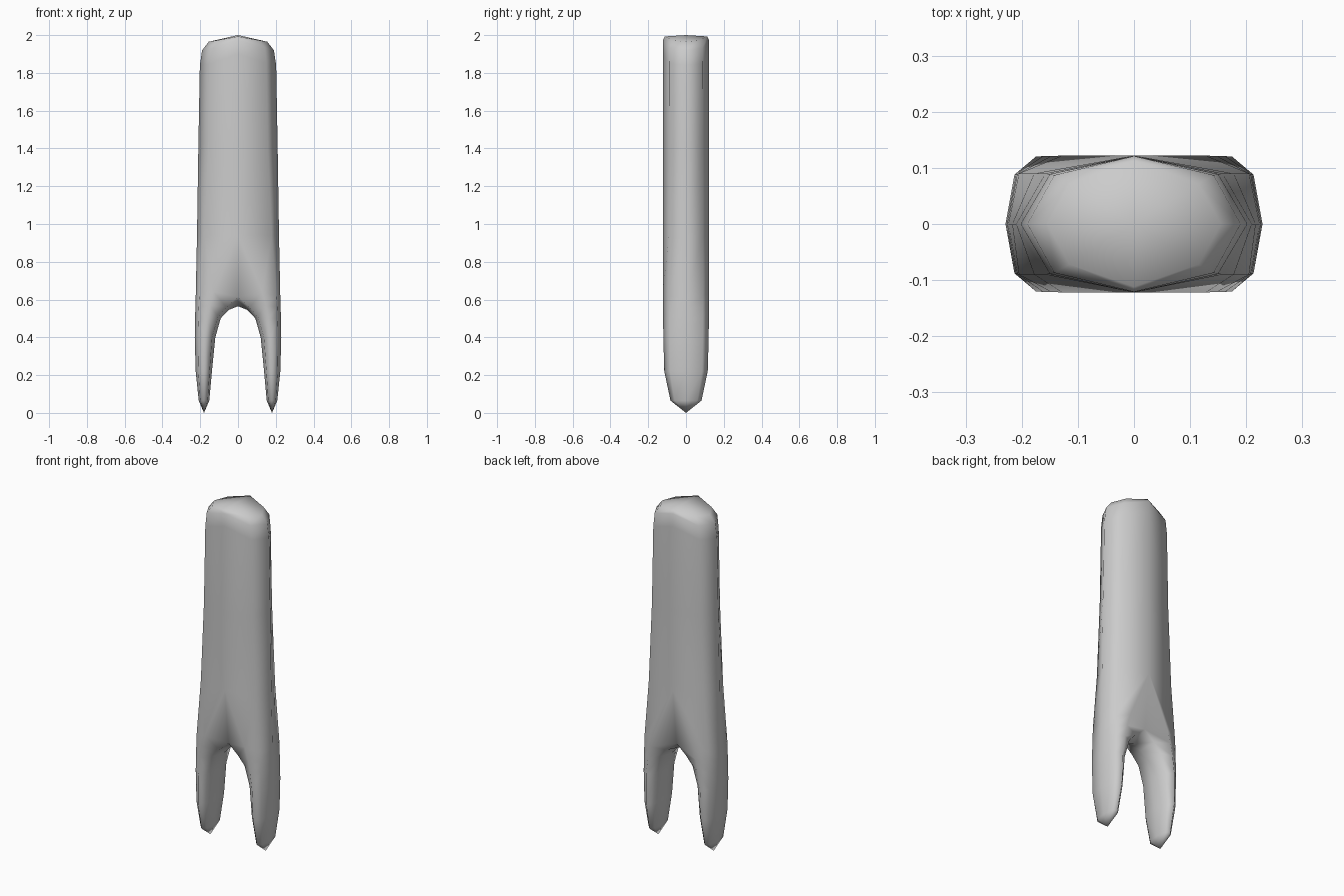
import bpy, bmesh

if "Cube" in bpy.data.objects:
    bpy.data.objects.remove(bpy.data.objects["Cube"])

bm = bmesh.new()


def ring(outer, shoulder, ridge, inner=None, mid=None):
    """Right-half cross-section from (x, y, z) points, mirrored front to back."""
    inner = inner or ridge
    mid = mid or (0, 0, inner[2])
    flip = lambda p: (p[0], -p[1], p[2])
    pts = [outer, shoulder, ridge, inner, mid, flip(inner), flip(ridge), flip(shoulder)]
    return [bm.verts.new(p) for p in pts]


def leg(z, xo, xs, xr, xn, xi, ys, yr):
    return ring((xo, 0, z), (xs, ys, z), (xr, yr, z), (xn, ys, z), (xi, 0, z))


def bridge(a, b, idx=range(8)):
    for i in idx:
        j = (i + 1) % 8
        bm.faces.new((a[i], a[j], b[j], b[i]))


# prong rings, bottom to crotch
legs = [
    leg(0.065, 0.208, 0.20, 0.18, 0.16, 0.152, 0.06, 0.082),
    leg(0.22, 0.224, 0.21, 0.178, 0.15, 0.138, 0.085, 0.115),
    leg(0.40, 0.229, 0.213, 0.175, 0.137, 0.12, 0.088, 0.12),
    ring((0.227, 0, 0.5), (0.21, 0.089, 0.5), (0.162, 0.121, 0.5),
         (0.105, 0.088, 0.51), (0.092, 0, 0.5)),
    ring((0.226, 0, 0.55), (0.208, 0.089, 0.56), (0.148, 0.121, 0.57),
         (0.062, 0.088, 0.56), (0.05, 0, 0.545)),
    ring((0.224, 0, 0.61), (0.205, 0.09, 0.62), (0.128, 0.122, 0.64),
         (0, 0.088, 0.615), (0, 0, 0.565)),
]
# body rings with the arched top
body = [
    ring((0.217, 0, 0.94), (0.178, 0.09, 0.94), (0, 0.122, 0.94)),
    ring((0.21, 0, 1.4), (0.158, 0.09, 1.4), (0, 0.122, 1.4)),
    ring((0.202, 0, 1.84), (0.15, 0.089, 1.85), (0, 0.122, 1.9)),
    ring((0.19, 0, 1.92), (0.142, 0.087, 1.93), (0, 0.121, 1.975)),
    ring((0.155, 0, 1.965), (0.115, 0.072, 1.972), (0, 0.112, 1.993)),
]
for a, b in zip(legs, legs[1:]):
    bridge(a, b)
# body is open on the mirror plane
skin = [0, 1, 2, 5, 6, 7]
chain = legs[-1:] + body
for a, b in zip(chain, chain[1:]):
    bridge(a, b, skin)

# pointed prong tip and crown
tip = bm.verts.new((0.18, 0, 0))
for i in range(8):
    bm.faces.new((legs[0][i], legs[0][(i + 1) % 8], tip))
crown = bm.verts.new((0, 0, 2))
for i in (0, 1, 6, 7):
    bm.faces.new((body[-1][i], body[-1][(i + 1) % 8], crown))

# mirror to the left, weld and shade smooth
geom = bm.verts[:] + bm.edges[:] + bm.faces[:]
dup = bmesh.ops.duplicate(bm, geom=geom)["geom"]
for v in dup:
    if isinstance(v, bmesh.types.BMVert):
        v.co.x = -v.co.x
bmesh.ops.remove_doubles(bm, verts=bm.verts[:], dist=0.0005)
loose = [v for v in bm.verts if not v.link_faces]
bmesh.ops.delete(bm, geom=loose, context='VERTS')
bmesh.ops.recalc_face_normals(bm, faces=bm.faces[:])
for f in bm.faces:
    f.smooth = True

mesh = bpy.data.meshes.new("wooden_peg")
bm.to_mesh(mesh)
bm.free()
peg = bpy.data.objects.new("wooden_peg", mesh)
bpy.context.collection.objects.link(peg)
